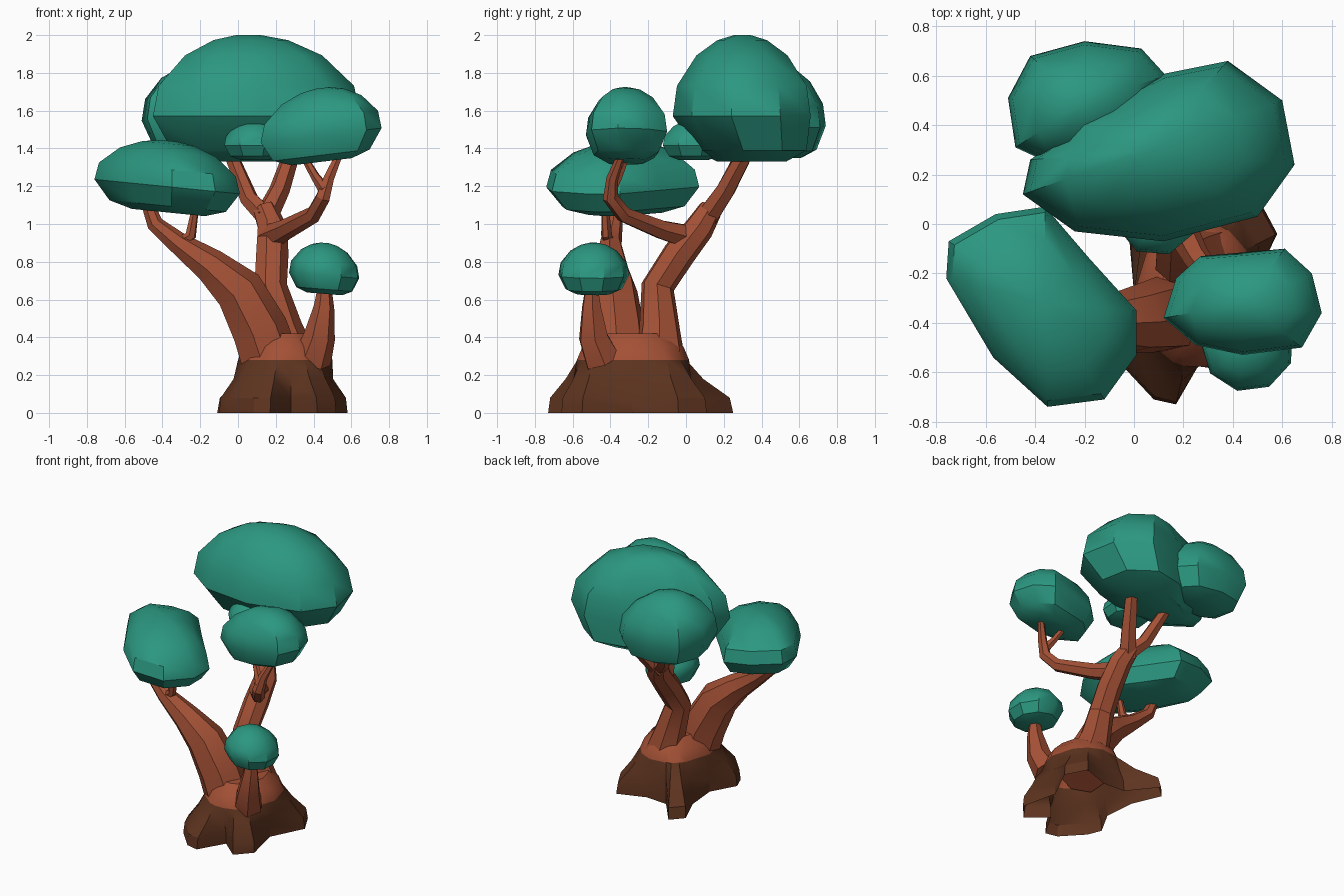
import bpy, bmesh, math
from mathutils import Vector

if "Cube" in bpy.data.objects:
    bpy.data.objects.remove(bpy.data.objects["Cube"])


def material(name, col):
    m = bpy.data.materials.new(name)
    m.diffuse_color = (*col, 1)
    m.use_nodes = True
    m.node_tree.nodes["Principled BSDF"].inputs["Base Color"].default_value = m.diffuse_color
    return m


GREEN = material("leaf_green", (0.024, 0.31, 0.215))
BARK = material("bark_brown", (0.37, 0.082, 0.036))
ROOT = material("root_dark_brown", (0.112, 0.034, 0.014))


def loft(name, rings, mats, cap_start=True, angle=30):
    """Skin a list of equal-length rings of points."""
    bm = bmesh.new()
    vs = [[bm.verts.new(p) for p in r] for r in rings]
    n = len(rings[0])
    for k in range(len(rings) - 1):
        for i in range(n):
            j = (i + 1) % n
            f = bm.faces.new((vs[k][i], vs[k][j], vs[k + 1][j], vs[k + 1][i]))
            f.material_index = 1 if len(mats) > 1 and k >= 3 else 0
    f = bm.faces.new(vs[-1])
    f.material_index = len(mats) - 1
    if cap_start:
        bm.faces.new(vs[0][::-1])
    bmesh.ops.recalc_face_normals(bm, faces=bm.faces)
    me = bpy.data.meshes.new(name)
    bm.to_mesh(me)
    bm.free()
    for m in mats:
        me.materials.append(m)
    ob = bpy.data.objects.new(name, me)
    bpy.context.collection.objects.link(ob)
    bpy.ops.object.select_all(action='DESELECT')
    ob.select_set(True)
    bpy.context.view_layer.objects.active = ob
    bpy.ops.object.shade_smooth_by_angle(angle=math.radians(angle))
    return ob


def limb(name, path, sides=6):
    """Tapered tube along (x, y, z, radius) points."""
    pts = [Vector(p[:3]) for p in path]
    rings, ref = [], Vector((1, 0, 0))
    for i, p in enumerate(pts):
        d = (pts[min(i + 1, len(pts) - 1)] - pts[max(i - 1, 0)]).normalized()
        ref = (ref - d * ref.dot(d)).normalized()
        side = d.cross(ref)
        rings.append([p + path[i][3] * (ref * math.cos(a) + side * math.sin(a))
                      for a in (math.tau * k / sides for k in range(sides))])
    loft(name, rings, [BARK])


LEVELS = [(0, .5), (.09, .8), (.36, 1), (.6, .94), (.84, .66), (.96, .36), (1, .12)]


def crown(name, outline, z0, z1, tx=0, ty=0, low_dy=0):
    """Rounded foliage clump from its plan outline and height range."""
    cx = sum(p[0] for p in outline) / len(outline)
    cy = sum(p[1] for p in outline) / len(outline)
    rings = []
    for t, s in LEVELS:
        dy = low_dy if t < .3 else 0    # shift the underside only
        rings.append([(cx + (x - cx) * s, cy + (y - cy) * s + dy,
                       z0 + (z1 - z0) * t + s * (tx * (x - cx) + ty * (y - cy)))
                      for x, y in outline])
    loft(name, rings, [GREEN], angle=36)


def oval(cx, cy, rx, ry, n=9, turn=0.3):
    return [(cx + rx * math.cos(math.tau * i / n + turn),
             cy + ry * math.sin(math.tau * i / n + turn)) for i in range(n)]


# Foliage clumps
crown("top_crown", [(-.45, .12), (-.42, .26), (-.31, .34), (-.27, .43), (-.1, .5), (.13, .61),
                    (.38, .66), (.6, .5), (.65, .24), (.5, .03), (.12, -.07), (-.24, -.03)],
      1.33, 2.0, low_dy=.05)
crown("back_left_crown", [(-.51, .51), (-.42, .68), (-.2, .74), (.03, .71), (.13, .6),
                          (.1, .4), (-.15, .25), (-.35, .25), (-.48, .31)], 1.36, 1.84, -.05, -.05)
crown("front_left_crown", [(-.75, -.07), (-.56, .04), (-.36, .07), (-.18, -.14), (.01, -.35),
                           (.01, -.53), (-.12, -.71), (-.35, -.74), (-.57, -.54), (-.76, -.22)],
      1.06, 1.44, -.1)
crown("front_right_crown", [(.12, -.38), (.17, -.22), (.27, -.13), (.61, -.1), (.72, -.2),
                            (.76, -.36), (.68, -.5), (.44, -.53), (.25, -.49)], 1.33, 1.72, .12)
crown("low_crown", oval(.46, -.49, .19, .19), .63, .9, -.08)
crown("small_inner_crown", oval(.09, .04, .17, .17, 8), 1.34, 1.55)

# Root flare: star outline blending up into an oval trunk, open underneath
star = [(-.11, .16), (-.03, .25), (.13, .05), (.3, .04), (.5, .11), (.58, -.04), (.46, -.28),
        (.52, -.55), (.42, -.66), (.28, -.54), (.17, -.73), (.08, -.71), (-.06, -.56),
        (-.1, -.46), (.0, -.28), (-.02, -.05)]
C = Vector((.25, -.28))


def blend(t, rx, ry, z):
    ring = []
    for p in star:
        p = Vector(p)
        a = math.atan2(p.y - C.y, p.x - C.x)
        q = p.lerp(C + Vector((rx * math.cos(a), ry * math.sin(a))), t)
        ring.append((q.x, q.y, z))
    return ring


loft("root_flare", [blend(0, .25, .3, 0), blend(.07, .25, .3, .08), blend(.6, .25, .3, .18),
                    blend(1, .25, .3, .28), blend(1, .22, .27, .35), blend(1, .15, .19, .42)],
     [ROOT, BARK], cap_start=False)

# Main limbs, rooted just above the dark flare
limb("left_limb", [(.16, -.36, .29, .16), (.11, -.37, .44, .155), (.0, -.39, .65, .135),
                   (-.15, -.4, .78, .095), (-.32, -.4, .9, .06), (-.44, -.38, 1.0, .045),
                   (-.5, -.36, 1.16, .03)], 7)
limb("back_trunk", [(.28, -.14, .28, .14), (.23, -.14, .45, .11), (.17, -.15, .67, .09),
                    (.18, -.04, .84, .088), (.18, .07, .98, .08), (.14, .13, 1.08, .065)], 7)
limb("low_branch", [(.39, -.44, .28, .105), (.43, -.49, .4, .085), (.455, -.5, .56, .055),
                    (.46, -.5, .7, .03)])

# Forks and twigs
limb("left_twig", [(-.33, -.4, .89, .04), (-.25, -.42, .94, .03), (-.22, -.43, 1.12, .017)])
limb("back_right_branch", [(.14, .1, 1.02, .065), (.22, .21, 1.18, .055), (.3, .34, 1.42, .042)])
limb("back_left_branch", [(.16, .1, 1.03, .06), (.06, .18, 1.13, .05), (-.05, .31, 1.4, .035)])
limb("front_branch", [(.17, .02, .93, .07), (.25, -.13, .97, .055), (.4, -.33, 1.05, .045),
                      (.45, -.4, 1.14, .042), (.48, -.39, 1.24, .032), (.55, -.33, 1.4, .018)])
limb("front_twig", [(.46, -.4, 1.18, .035), (.41, -.36, 1.25, .025), (.34, -.31, 1.37, .017)])
